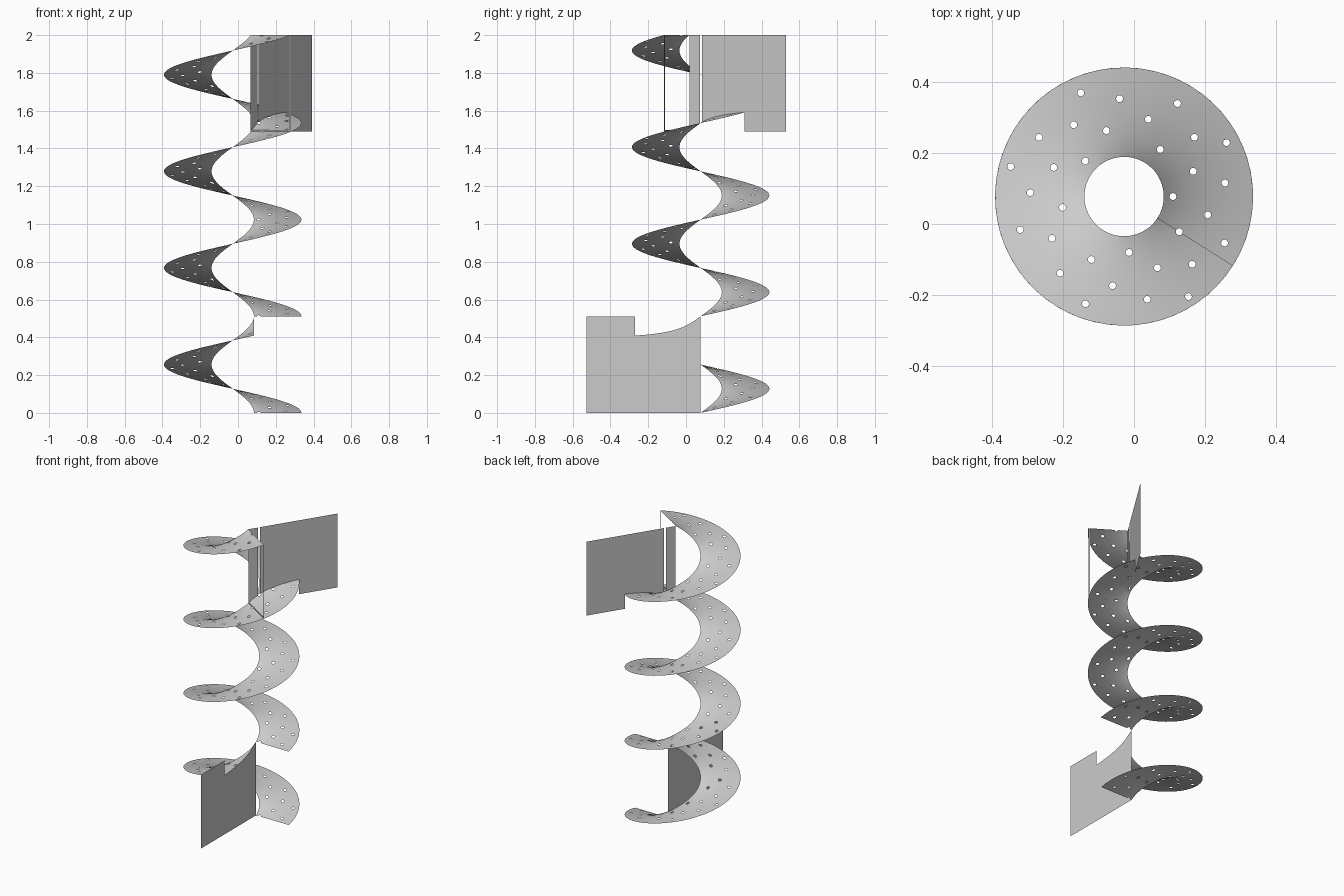
import bpy, math
from mathutils import Vector
from mathutils.geometry import delaunay_2d_cdt

cube = bpy.data.objects.get("Cube")
if cube:
    bpy.data.objects.remove(cube)

CX, CY = -0.028, 0.0775
R_IN, R_OUT = 0.112, 0.364
TAU = 2 * math.pi
TURNS = 3.91
PITCH = 2 / TURNS
END = TURNS * TAU
PLATE = 0.605
REACH = math.sqrt(R_OUT ** 2 - R_IN ** 2)   # tangent length from inner to outer edge
K = 0.25                                    # angle scale used while unrolled
HOLE_R, HOLE_SIDES = 0.0098, 12

grey = bpy.data.materials.new("plain grey")
grey.use_nodes = True
grey.diffuse_color = (0.6, 0.6, 0.6, 1)
grey.node_tree.nodes["Principled BSDF"].inputs["Base Color"].default_value = (0.6, 0.6, 0.6, 1)


def make(name, verts, faces, smooth=False):
    mesh = bpy.data.meshes.new(name)
    mesh.from_pydata(verts, [], faces)
    mesh.materials.append(grey)
    obj = bpy.data.objects.new(name, mesh)
    bpy.context.collection.objects.link(obj)
    if smooth:
        mesh.shade_smooth()
    return obj


def rise(angle):
    return PITCH * angle / TAU


def on_helix(angle, r):
    return (CX + r * math.cos(angle), CY + r * math.sin(angle), rise(angle))


# Hole pattern: a golden-angle spiral, repeated on every turn
golden = math.pi * (3 - math.sqrt(5))
holes = [(math.sqrt(0.019 + 0.00302 * i), (i * golden) % TAU) for i in range(32)]

# Spiral ramp: unrolled strip, triangulated with holes, then wound up
points, edges = [], []


def add_path(path, closed=False):
    start = len(points)
    points.extend(Vector((a * K, r)) for a, r in path)
    n = len(path)
    edges.extend((start + i, start + (i + 1) % n) for i in range(n if closed else n - 1))


steps = round(TURNS * 60)
for i in range(steps + 1):
    a = END * i / steps
    add_path([(a, R_IN + (R_OUT - R_IN) * j / 4) for j in range(5)])
for r in (R_IN, R_OUT):
    add_path([(END * i / steps, r) for i in range(steps + 1)])

for turn in range(5):
    for r, a in holes:
        loop = []
        for k in range(HOLE_SIDES):
            t = TAU * k / HOLE_SIDES
            x, y = r + HOLE_R * math.cos(t), HOLE_R * math.sin(t)
            loop.append((a + turn * TAU + math.atan2(y, x), math.hypot(x, y)))
        if loop[0][0] < END + 0.1:
            add_path(loop, True)

# Lower plate trims the last part of the first turn along its tangent line
trim = [REACH * i / 24 for i in range(25)]
add_path([(TAU - math.atan2(s, R_IN), math.hypot(s, R_IN)) for s in trim])


def keep(a, r):
    if not (0 < a < END and R_IN < r < R_OUT):
        return False
    if TAU * 0.75 < a < TAU and r * math.cos(a) > R_IN:
        return False
    for hr, ha in holes:
        x = r * math.cos(a - ha) - hr
        y = r * math.sin(a - ha)
        d = math.hypot(x, y)
        if d < HOLE_R:
            half = math.pi / HOLE_SIDES
            off = math.atan2(y, x) % (2 * half) - half
            if d * math.cos(off) < HOLE_R * math.cos(half):
                return False
    return True


flat, _, tris, *_ = delaunay_2d_cdt(points, edges, [], 0, 1e-6)
kept = []
for f in tris:
    c = sum((flat[i] for i in f), Vector((0, 0))) / len(f)
    if keep(c.x / K, c.y):
        kept.append(tuple(f))
used = {v: n for n, v in enumerate(sorted({i for f in kept for i in f}))}
make("spiral_ramp", [on_helix(flat[v].x / K, flat[v].y) for v in used],
     [tuple(used[i] for i in f) for f in kept], True)


# Upright plates tangent to the inner edge, notched to follow the ramp
def plate(name, angle, way, s0, s1, low, high):
    inner = [s0 + (min(s1, REACH) - s0) * i / 24 for i in range(25)]
    spans = list(zip(inner, inner[1:]))
    if s1 > REACH:
        spans.append((REACH, s1))
    verts, faces = [], []
    for a, b in spans:
        n = len(verts)
        outside = a >= REACH - 1e-6
        for s, z in ((a, low), (b, low), (b, high), (a, high)):
            x = CX + R_IN * math.cos(angle) - way * s * math.sin(angle)
            y = CY + R_IN * math.sin(angle) + way * s * math.cos(angle)
            verts.append((x, y, z(s, outside)))
        faces.append((n, n + 1, n + 2, n + 3))
    make(name, verts, faces)


def lower_top(s, outside):
    return PITCH if outside else rise(TAU - math.atan2(s, R_IN))


def upper_bottom(s, outside):
    return rise(END - TAU + (0 if outside else math.atan2(s, R_IN)))


plate("lower_plate", 0, -1, 0, PLATE, lambda s, o: 0, lower_top)
plate("upper_plate", END, 1, 0.079, PLATE, upper_bottom, lambda s, o: 2)
plate("upper_plate_edge", END, 1, 0, 0.067, upper_bottom, lambda s, o: 2)


# Slim radial frame joining the ramp's top end to the turn below
def radial_strip(name, r0, r1, z0, z1):
    c, s = math.cos(END), math.sin(END)
    make(name, [(CX + r * c, CY + r * s, z)
                for r, z in ((r0, z0), (r1, z0), (r1, z1), (r0, z1))], [(0, 1, 2, 3)])


bottom = 2 - PITCH
radial_strip("frame_post", R_OUT - 0.011, R_OUT, bottom, 2)
radial_strip("frame_rail", R_IN, R_OUT, bottom, bottom + 0.008)
